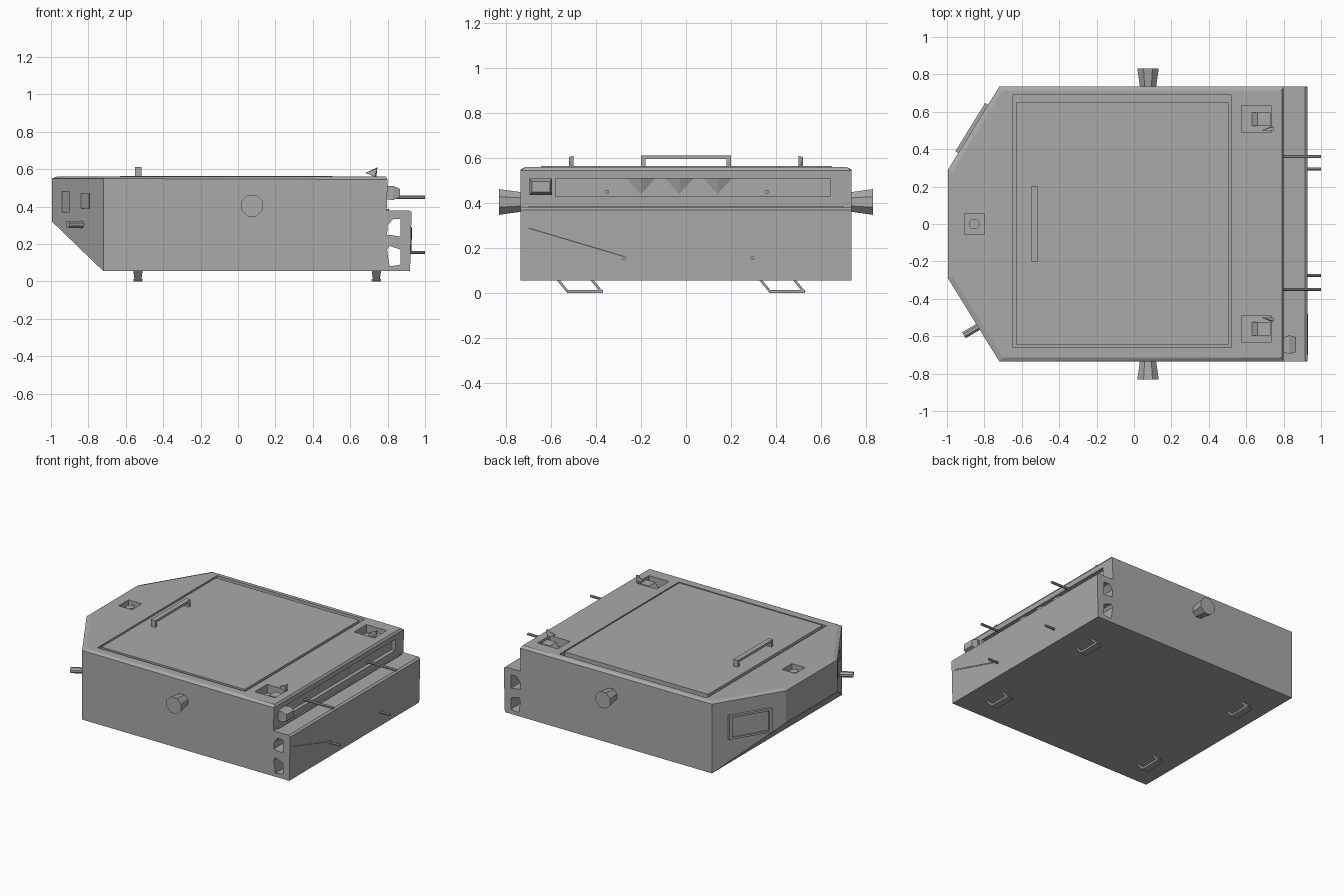
import bpy, bmesh
from math import pi
from mathutils import Vector, Matrix

old = bpy.data.objects.get("Cube")
if old:
    bpy.data.objects.remove(old, do_unlink=True)

grey = bpy.data.materials.new("plain grey")
grey.use_nodes = True
GREY = (0.4, 0.4, 0.4, 1)
grey.diffuse_color = GREY
grey.node_tree.nodes["Principled BSDF"].inputs["Base Color"].default_value = GREY


def finish(name, bm):
    mesh = bpy.data.meshes.new(name)
    bmesh.ops.recalc_face_normals(bm, faces=bm.faces)
    bm.to_mesh(mesh)
    bm.free()
    mesh.materials.append(grey)
    ob = bpy.data.objects.new(name, mesh)
    bpy.context.scene.collection.objects.link(ob)
    return ob


def hull(name, points):
    """Convex solid around the given points."""
    bm = bmesh.new()
    for p in points:
        bm.verts.new(p)
    bmesh.ops.convex_hull(bm, input=bm.verts)
    bmesh.ops.dissolve_limit(bm, angle_limit=0.01, verts=bm.verts, edges=bm.edges)
    return finish(name, bm)


def box(name, x, y, z):
    return hull(name, [(a, b, c) for a in x for b in y for c in z])


def prism(name, profile, y0, y1):
    """Extrude an (x, z) profile along y."""
    return hull(name, [(x, y, z) for x, z in profile for y in (y0, y1)])


def rod(name, a, b, r0, r1=None, sides=8):
    """Round bar from a to b."""
    a, b = Vector(a), Vector(b)
    d = b - a
    bm = bmesh.new()
    turn = d.to_track_quat('Z', 'Y').to_matrix().to_4x4()
    bmesh.ops.create_cone(bm, cap_ends=True, segments=sides, radius1=r0,
                          radius2=r0 if r1 is None else r1, depth=d.length,
                          matrix=Matrix.Translation((a + b) / 2) @ turn @ Matrix.Rotation(pi / sides, 4, 'Z'))
    return finish(name, bm)


def cut(ob, cutter):
    mod = ob.modifiers.new("cut", 'BOOLEAN')
    mod.operation = 'DIFFERENCE'
    mod.solver = 'EXACT'
    mod.object = cutter
    bpy.context.view_layer.objects.active = ob
    bpy.ops.object.modifier_apply(modifier=mod.name)
    bpy.data.objects.remove(cutter, do_unlink=True)


def on_facet(name, side, u, z, depth):
    """Block on an angled nose facet: u runs rear to front, depth outward."""
    start, end = Vector((-0.72, 0.735 * side, 0)), Vector((-0.995, 0.29 * side, 0))
    out = Vector((-0.445, 0.275 * side, 0)).normalized()
    return hull(name, [start.lerp(end, a) + out * d + Vector((0, 0, c))
                       for a in u for c in z for d in depth])


# Main body with angled, undercut nose
W, TOP, BASE = 0.735, 0.56, 0.055
pts = []
for s in (-1, 1):
    pts += [(-0.995, 0.29 * s, 0.32), (-0.995, 0.29 * s, 0.55),
            (-0.72, W * s, BASE), (-0.72, W * s, 0.55),
            (-0.70, 0.715 * s, TOP), (-0.97, 0.28 * s, TOP),
            (0.80, W * s, 0.545), (0.79, 0.715 * s, TOP), (0.785, W * s, BASE)]
body = hull("main_body", pts)

# Hatch opening, corner pockets, nose pocket and side sockets
cut(body, box("c", (-0.65, 0.52), (-0.66, 0.69), (0.53, 0.7)))
for s in (-1, 1):
    cut(body, box("c", (0.575, 0.735), (0.56 * s - 0.07, 0.56 * s + 0.07), (0.50, 0.7)))
cut(body, box("c", (-0.905, -0.80), (-0.055, 0.055), (0.49, 0.7)))
cut(body, on_facet("c", -1, (0.27, 0.43), (0.39, 0.47), (-0.05, 0.1)))
cut(body, on_facet("c", -1, (0.66, 0.80), (0.37, 0.48), (-0.05, 0.1)))
cut(body, box("c", (0.77, 0.9), (-0.58, 0.64), (0.43, 0.51)))

# Hatch lid with its long handle
box("hatch_lid", (-0.63, 0.505), (-0.645, 0.65), (0.525, 0.564))
box("hatch_handle_grip", (-0.55, -0.515), (-0.20, 0.20), (0.595, 0.612))
for s in (-1, 1):
    box("hatch_handle_post", (-0.55, -0.515), (0.19 * s - 0.01, 0.19 * s + 0.01), (0.56, 0.60))

# Lifting eyes in the pockets
for s in (-1, 1):
    hull("lifting_eye", [(x, 0.56 * s + y, z) for y in (-0.035, 0.035)
                         for x, z in ((0.63, 0.50), (0.72, 0.50), (0.66, 0.545), (0.73, 0.545))])
    hull("lifting_eye_tip", [(0.68, 0.50 * s, 0.58), (0.745, 0.50 * s, 0.61), (0.745, 0.52 * s, 0.605),
                             (0.74, 0.50 * s, 0.56), (0.73, 0.52 * s, 0.56)])
rod("nose_pin", (-0.855, 0, 0.48), (-0.855, 0, 0.545), 0.03)

# Lower shelf with two channels running through it
shelf = prism("lower_shelf", [(0.78, BASE), (0.92, BASE), (0.928, 0.37), (0.915, 0.38), (0.78, 0.38)], -W, W)
cut(shelf, prism("c", [(0.80, 0.30), (0.83, 0.335), (0.87, 0.335), (0.87, 0.24), (0.797, 0.25)], -1, 1))
cut(shelf, prism("c", [(0.797, 0.17), (0.81, 0.19), (0.87, 0.17), (0.87, 0.09), (0.81, 0.08)], -1, 1))
box("shelf_seam", (0.795, 0.806), (-0.70, 0.70), (0.375, 0.388))

# Small wedges in the rear wall slot
for i in range(3):
    y = -0.28 + 0.17 * i
    hull("slot_wedge", [(0.765, y, 0.51), (0.765, y + 0.16, 0.51), (0.79, y + 0.08, 0.51), (0.77, y + 0.08, 0.44)])

# Lamp and rods above the shelf
hull("shelf_lamp", [(x, -0.645 + k * w, z) for k in (-1, 1) for x, w, z in
                    ((0.785, 0.035, 0.44), (0.785, 0.035, 0.51), (0.83, 0.05, 0.51),
                     (0.865, 0.04, 0.495), (0.865, 0.04, 0.45), (0.83, 0.05, 0.435))])
for y in (-0.35, 0.36):
    rod("upper_rod", (0.76, y, 0.45), (1.0, y, 0.45), 0.009)
for y in (-0.275, 0.295):
    rod("lower_rod", (0.91, y, 0.155), (1.0, y, 0.155), 0.009)
rod("shelf_cable", (0.925, -0.70, 0.29), (0.923, -0.28, 0.165), 0.005, sides=6)

# Flared side pivots
for s in (-1, 1):
    rod("side_pivot", (0.075, 0.72 * s, 0.405), (0.075, 0.832 * s, 0.405), 0.045, 0.062)

# Framed panel on one nose facet, peg on the other
panel = on_facet("nose_panel", 1, (0.22, 0.80), (0.28, 0.45), (-0.02, 0.018))
cut(panel, on_facet("c", 1, (0.26, 0.76), (0.295, 0.435), (0.008, 0.1)))
rod("nose_peg", (-0.80, -0.53, 0.305), (-0.91, -0.595, 0.305), 0.02)

# Slanted loop feet
for x in (-0.535, 0.74):
    for y in (-0.45, 0.45):
        box("foot_bar", (x - 0.025, x + 0.025), (y - 0.08, y + 0.08), (0, 0.014))
        for k in (-1, 1):
            end = y + 0.075 * k
            hull("foot_leg", [(x + a * w, end + b + lean, z) for a in (-1, 1) for b in (-0.007, 0.007)
                              for w, lean, z in ((0.018, 0, 0.005), (0.025, -0.045, 0.06))])
